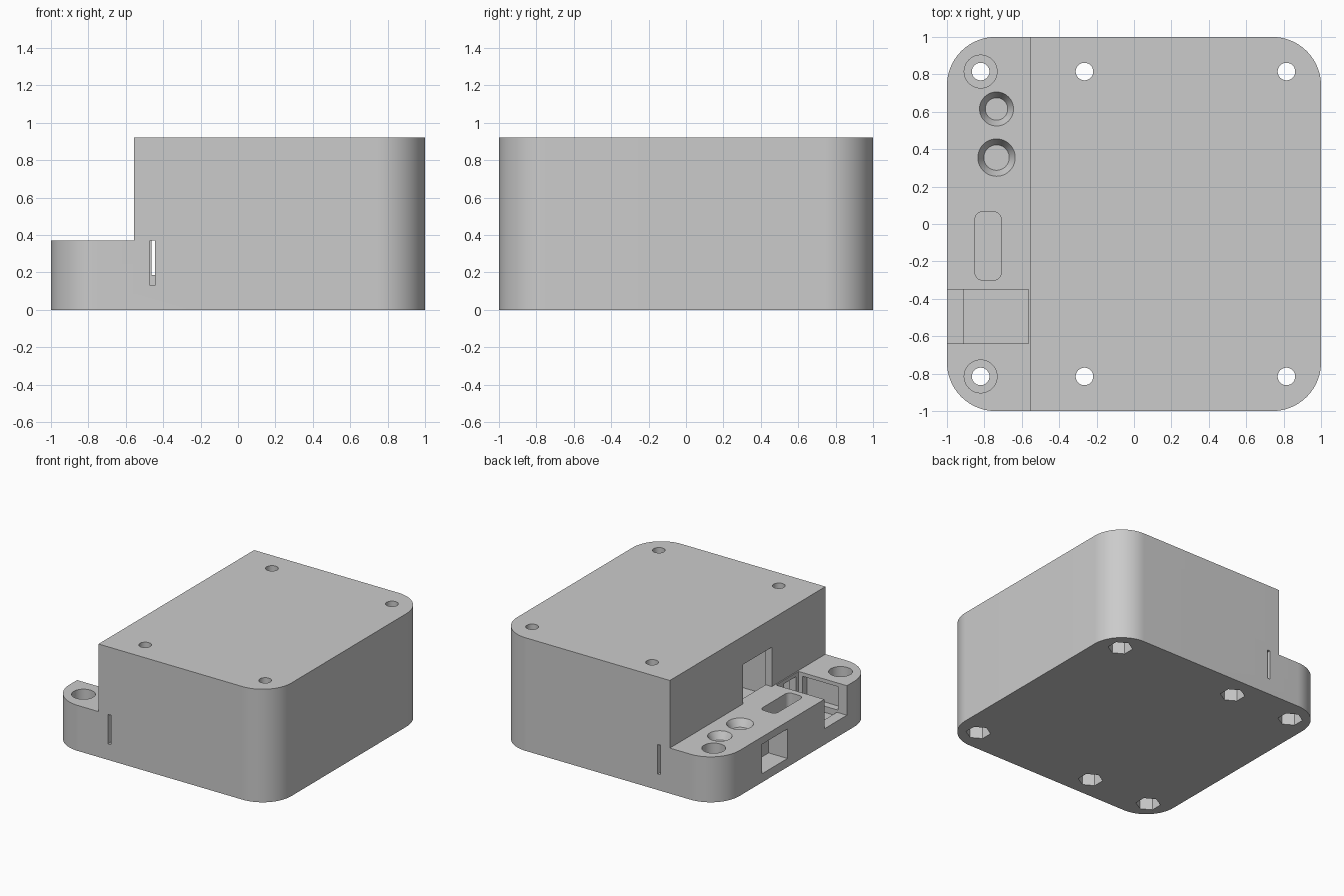
import bpy, bmesh, math
from mathutils import Matrix

if "Cube" in bpy.data.objects:
    bpy.data.objects.remove(bpy.data.objects["Cube"], do_unlink=True)

grey = bpy.data.materials.new("light_grey_plastic")
COLOR = (0.6, 0.6, 0.6, 1)
grey.use_nodes = True
grey.diffuse_color = COLOR
grey.node_tree.nodes["Principled BSDF"].inputs["Base Color"].default_value = COLOR


def make_object(name, bm):
    bmesh.ops.recalc_face_normals(bm, faces=bm.faces)
    mesh = bpy.data.meshes.new(name)
    bm.to_mesh(mesh)
    bm.free()
    mesh.materials.append(grey)
    obj = bpy.data.objects.new(name, mesh)
    bpy.context.collection.objects.link(obj)
    return obj


def rounded_box(name, x, y, z, radius=0, steps=24):
    """Box between ranges, with rounded vertical corners if radius is given."""
    bm = bmesh.new()
    pts = []
    corners = ((x[1], y[1]), (x[0], y[1]), (x[0], y[0]), (x[1], y[0]))
    for i, (cx, cy) in enumerate(corners):
        if not radius:
            pts.append((cx, cy))
            continue
        sx = -1 if i in (0, 3) else 1
        sy = -1 if i < 2 else 1
        for k in range(steps + 1):
            a = math.pi / 2 * (i + k / steps)
            pts.append((cx + radius * (sx + math.cos(a)), cy + radius * (sy + math.sin(a))))
    face = bm.faces.new([bm.verts.new((px, py, z[0])) for px, py in pts])
    ext = bmesh.ops.extrude_face_region(bm, geom=[face])
    top = [v for v in ext["geom"] if isinstance(v, bmesh.types.BMVert)]
    bmesh.ops.translate(bm, verts=top, vec=(0, 0, z[1] - z[0]))
    return make_object(name, bm)


def cylinder(name, x, y, z, r_low, r_high=None, sides=40):
    bm = bmesh.new()
    bmesh.ops.create_cone(bm, cap_ends=True, segments=sides, radius1=r_low,
                          radius2=r_high or r_low, depth=z[1] - z[0],
                          matrix=Matrix.Translation((x, y, (z[0] + z[1]) / 2)))
    return make_object(name, bm)


# Solid case with rounded corners
TOP, SHELF, STEP = 0.92, 0.37, -0.555
case = rounded_box("case", (-1, 1), (-1, 1), (0, TOP), 0.26)
bpy.context.view_layer.objects.active = case


def cut(cutter):
    cutter.hide_render = True
    mod = case.modifiers.new("cut", "BOOLEAN")
    mod.operation, mod.solver, mod.object = "DIFFERENCE", "EXACT", cutter
    bpy.ops.object.modifier_apply(modifier=mod.name)
    bpy.data.objects.remove(cutter, do_unlink=True)


def cut_box(x, y, z, radius=0):
    cut(rounded_box("box_cutter", x, y, z, radius, 8))


def cut_cylinder(*args, **kw):
    cut(cylinder("round_cutter", *args, **kw))


# Low shelf along one side, and the hollow inside
cut_box((-1.2, STEP), (-1.2, 1.2), (SHELF, 1.2))
cut_box((-0.5, 0.9), (-0.7, 0.7), (0.07, 0.85))

# Screw holes with hexagonal nut pockets underneath
for y in (-0.815, 0.815):
    for x in (-0.82, -0.265, 0.815):
        cut_cylinder(x, y, (-0.1, 1.1), 0.047, sides=32)
        cut_cylinder(x, y, (-0.1, 0.1), 0.092, sides=6)
    cut_cylinder(-0.82, y, (0.25, 0.5), 0.088)

# Countersunk round ports on the shelf
for y, low, high in ((0.615, 0.06, 0.091), (0.355, 0.068, 0.1)):
    cut_cylinder(-0.735, y, (0.31, SHELF + 0.0001), low, high)

# Long rounded slot and side window
cut_box((-0.85, -0.71), (-0.3, 0.065), (0.2, 0.5), 0.04)
cut_box((-1.1, -0.83), (0.124, 0.452), (0.07, 0.31))

# Open notch with a lower inner floor and recesses in its walls
cut_box((-1.1, -0.565), (-0.64, -0.35), (0.13, 0.5))
cut_box((-0.91, -0.565), (-0.64, -0.35), (0.1, 0.2))
cut_box((-0.92, -0.6), (-0.7, -0.6), (0.15, 0.34))
cut_box((-0.6, -0.45), (-0.61, -0.45), (0.2, 0.34))

# Opening in the step wall
cut_box((-0.7, -0.45), (-0.31, 0.06), (SHELF, 0.69))

# Narrow board slot through front and back walls
for y in ((-1.1, -0.9), (0.9, 1.1)):
    cut_box((-0.47, -0.445), y, (0.13, SHELF))
cut_box((-0.463, -0.445), (-1.1, 1.1), (0.185, SHELF))

# Smooth rounded surfaces, keep edges sharp
case.select_set(True)
bpy.ops.object.shade_smooth_by_angle(angle=math.radians(30))
